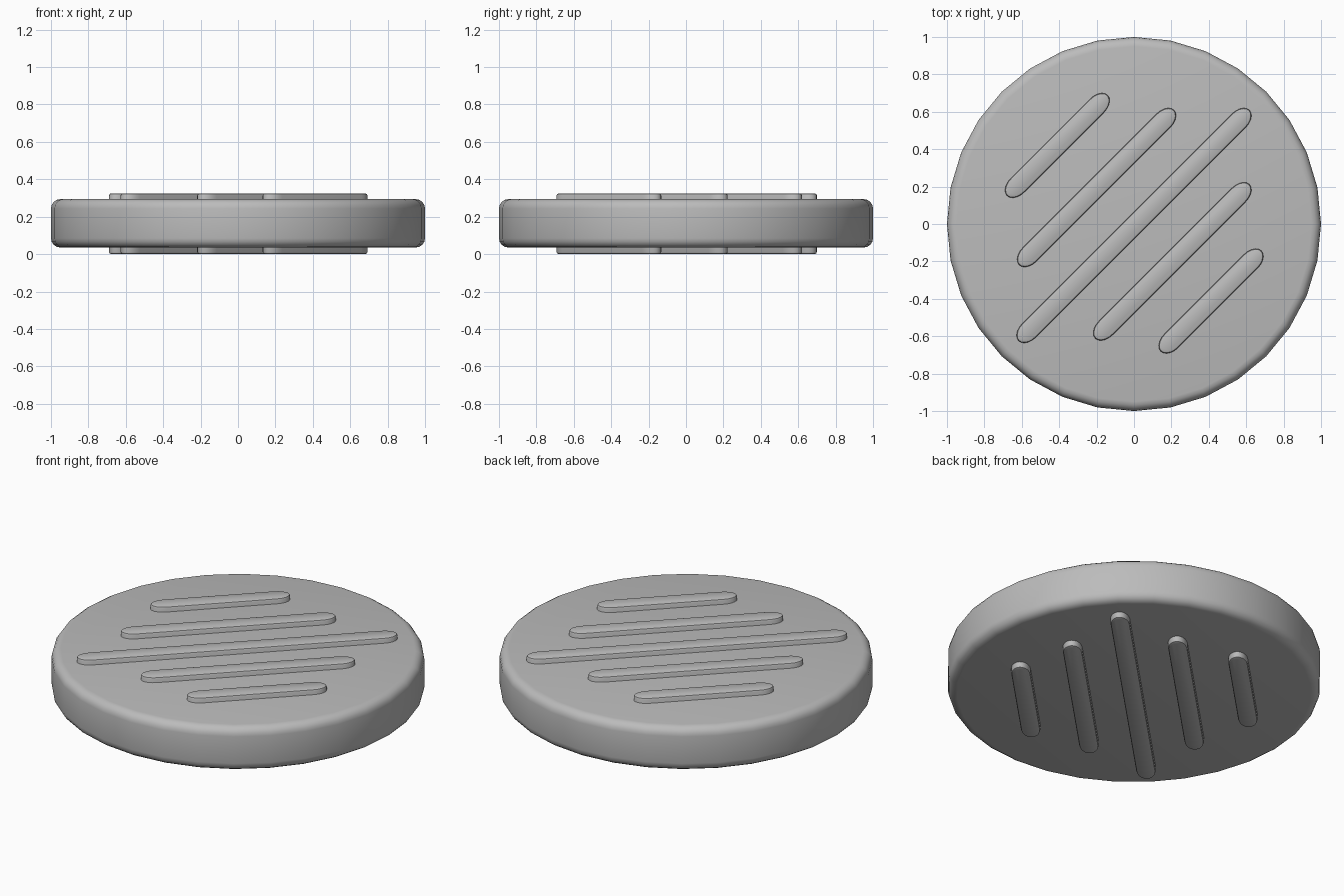
import bpy
import bmesh
from math import cos, sin, pi, sqrt, radians
from mathutils import Matrix

cube = bpy.data.objects.get("Cube")
if cube:
    bpy.data.objects.remove(cube, do_unlink=True)

HEIGHT = 0.325          # ridges run right through the disc
DISC_LOW, DISC_HIGH = 0.035, 0.294

grey = bpy.data.materials.new("plain grey")
grey.use_nodes = True
grey.diffuse_color = (0.5, 0.5, 0.5, 1)
grey.node_tree.nodes["Principled BSDF"].inputs["Base Color"].default_value = (0.5, 0.5, 0.5, 1)


def prism(name, outline, low, high, bevel, segments):
    """Extrude a flat outline upward and round its rims."""
    bm = bmesh.new()
    base = bm.faces.new([bm.verts.new((x, y, low)) for x, y in outline])
    top = bmesh.ops.extrude_face_region(bm, geom=[base])
    verts = [v for v in top["geom"] if isinstance(v, bmesh.types.BMVert)]
    bmesh.ops.translate(bm, verts=verts, vec=(0, 0, high - low))
    bmesh.ops.recalc_face_normals(bm, faces=bm.faces)
    rims = [e for e in bm.edges if abs(e.verts[0].co.z - e.verts[1].co.z) < 1e-5]
    bmesh.ops.bevel(bm, geom=rims, offset=bevel, segments=segments,
                    profile=0.5, affect='EDGES')
    mesh = bpy.data.meshes.new(name)
    bm.to_mesh(mesh)
    bm.free()
    mesh.materials.append(grey)
    obj = bpy.data.objects.new(name, mesh)
    bpy.context.collection.objects.link(obj)
    bpy.ops.object.select_all(action='DESELECT')
    obj.select_set(True)
    bpy.context.view_layer.objects.active = obj
    bpy.ops.object.shade_smooth_by_angle(angle=radians(40))
    return obj


# Round disc body
circle = [(cos(2 * pi * i / 32), sin(2 * pi * i / 32)) for i in range(32)]
prism("disc_body", circle, DISC_LOW, DISC_HIGH, 0.05, 4)

# Diagonal ridges with softly pointed ends: centre x, centre y, half span
END_LONG, END_WIDE = 0.08, 0.052
REACH = sqrt((END_LONG ** 2 + END_WIDE ** 2) / 2)
ridges = [(-0.41, 0.42, 0.28), (-0.2, 0.195, 0.425), (0, -0.008, 0.628),
          (0.205, -0.2, 0.423), (0.412, -0.412, 0.28)]
turn = Matrix.Rotation(radians(45), 2)
STEPS = 10
for number, (cx, cy, span) in enumerate(ridges, 1):
    half = sqrt(2) * (span - REACH)
    outline = []
    for side in (1, -1):
        for i in range(STEPS + 1):
            a = pi * i / STEPS - pi / 2
            local = (side * (half + END_LONG * cos(a)), side * END_WIDE * sin(a))
            x = turn[0][0] * local[0] + turn[0][1] * local[1]
            y = turn[1][0] * local[0] + turn[1][1] * local[1]
            outline.append((cx + x, cy + y))
    prism(f"ridge_{number}", outline, 0, HEIGHT, 0.012, 2)
